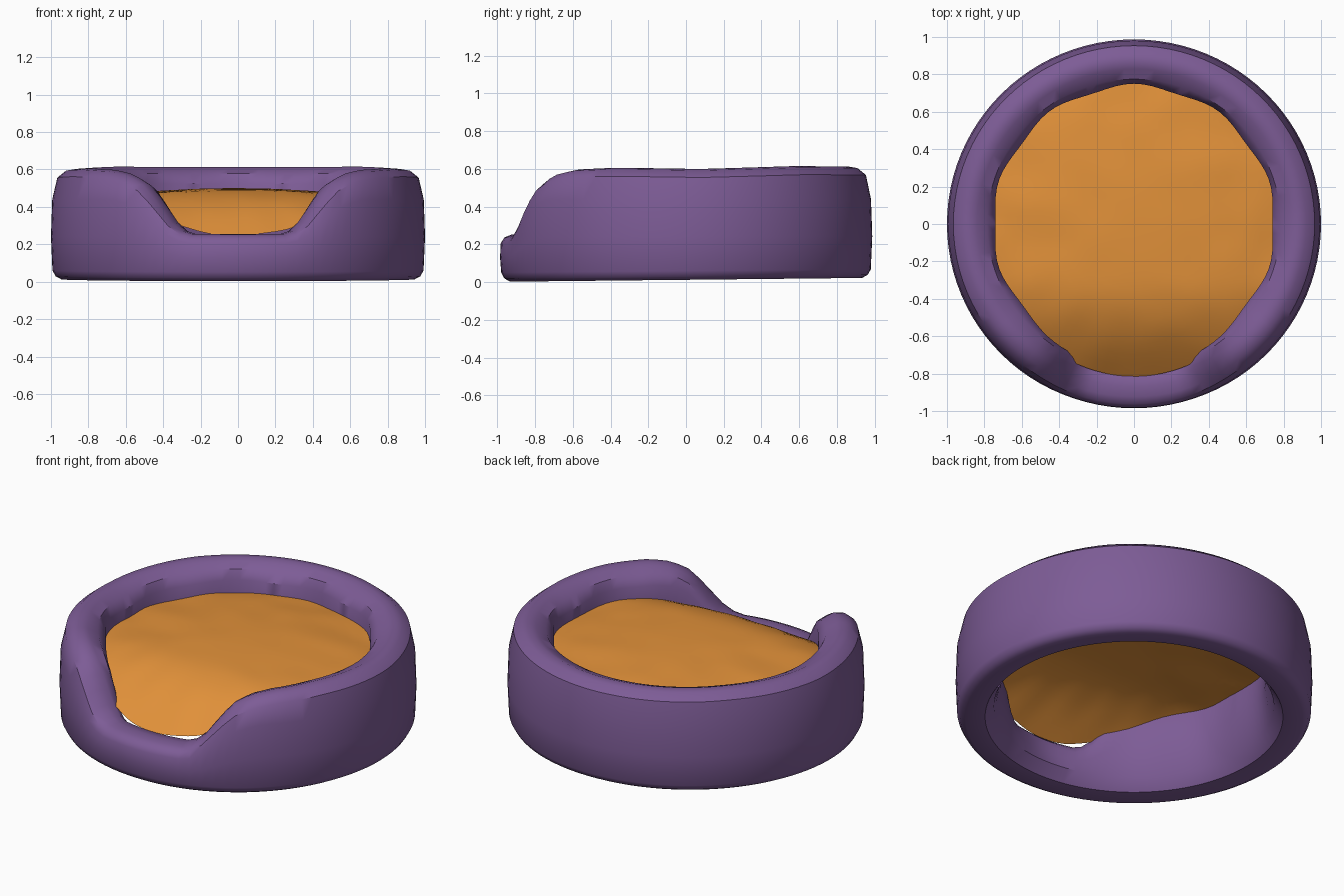
import bpy, bmesh, math
from mathutils import Vector, noise

if "Cube" in bpy.data.objects:
    bpy.data.objects.remove(bpy.data.objects["Cube"])

SEG = 96


def material(name, rgb):
    m = bpy.data.materials.new(name)
    m.diffuse_color = (*rgb, 1)
    m.use_nodes = True
    m.node_tree.nodes["Principled BSDF"].inputs["Base Color"].default_value = m.diffuse_color
    return m


def finish(bm, name, mat, angle):
    me = bpy.data.meshes.new(name)
    bm.to_mesh(me)
    bm.free()
    ob = bpy.data.objects.new(name, me)
    bpy.context.collection.objects.link(ob)
    me.materials.append(mat)
    bpy.ops.object.select_all(action='DESELECT')
    ob.select_set(True)
    bpy.context.view_layer.objects.active = ob
    bpy.ops.object.shade_smooth_by_angle(angle=math.radians(angle))
    return ob


# Rim height by degrees away from the front: low doorway, then full wall
HEIGHTS = [(0, .255), (16, .256), (19, .275), (22, .31), (25.5, .38), (29, .45), (34, .53),
           (40, .575), (48, .597), (65, .607), (95, .6), (130, .615), (180, .613)]


def rim_height(deg):
    for (a, h), (b, k) in zip(HEIGHTS, HEIGHTS[1:]):
        if deg <= b:
            return h + (k - h) * (deg - a) / (b - a)
    return HEIGHTS[-1][1]


def section(h):
    """Closed wall cross-section (radius, height); t is 0 in the doorway, 1 at full wall."""
    t = min(1, max(0, (h - .255) / .33))
    mix = lambda a, b: a + (b - a) * t
    return [(.835, .01), (.945, .003), (.975, .02), (.992, .052), (mix(.998, 1.0), mix(.13, .24)),
            (mix(.995, .993), mix(.205, .44)), (mix(.975, .966), h - mix(.018, .045)),
            (mix(.935, .92), h - mix(.002, .008)), (mix(.88, .87), h),
            (mix(.825, .84), h - mix(.006, .012)), (mix(.80, .785), h - mix(.03, .035)),
            (mix(.795, .75), h - mix(.06, .09)), (mix(.795, .75), mix(.15, .30)),
            (.785, .08)]


# Padded wall
bm = bmesh.new()
rings = []
for i in range(SEG):
    a = 2 * math.pi * i / SEG
    deg = math.degrees(a)
    d = Vector((math.sin(a), -math.cos(a)))
    lift = .01 * (1 + d.y)
    ring = []
    for j, (r, z) in enumerate(section(rim_height(min(deg, 360 - deg)))):
        if j in (11, 12):      # soft folds on the inside
            r += .010 * math.cos(10 * a)
        ring.append(bm.verts.new((d.x * r, d.y * r * .987, z + lift * max(0, 1 - z / .3))))
    rings.append(ring)
for i in range(SEG):
    p, q = rings[i], rings[(i + 1) % SEG]
    for j in range(len(p)):
        k = (j + 1) % len(p)
        bm.faces.new((p[j], q[j], q[k], p[k]))
bmesh.ops.recalc_face_normals(bm, faces=bm.faces)
finish(bm, "padded_wall", material("purple fabric", (.205, .107, .305)), 38)

# Domed cushion sheet, sloping down to the doorway, edge tucked into the wall
bm = bmesh.new()
N = 14


def cushion_point(r, a):
    x, y = r * math.sin(a), -r * math.cos(a)
    t = max(0, (-y - .3) / .5)
    wrinkle = .012 * noise.noise(Vector((x * 5, y * 5, 1))) * (r / .8)
    return (x, y, .5 - .06 * r * r / .64 - .18 * min(t, 1.05) ** 2 + wrinkle)


centre = bm.verts.new(cushion_point(0, 0))
loops = []
for n in range(1, N + 1):
    loop = []
    for i in range(SEG):
        a = 2 * math.pi * i / SEG
        edge = .79 + .025 * max(0, math.cos(a)) ** 4
        loop.append(bm.verts.new(cushion_point(edge * n / N, a)))
    loops.append(loop)
for i in range(SEG):
    k = (i + 1) % SEG
    bm.faces.new((centre, loops[0][i], loops[0][k]))
    for p, q in zip(loops, loops[1:]):
        bm.faces.new((p[i], q[i], q[k], p[k]))
bmesh.ops.recalc_face_normals(bm, faces=bm.faces)
if centre.normal.z < 0 or sum(f.normal.z for f in bm.faces) < 0:
    bmesh.ops.reverse_faces(bm, faces=bm.faces)
finish(bm, "cushion", material("orange cushion", (.76, .285, .042)), 60)
